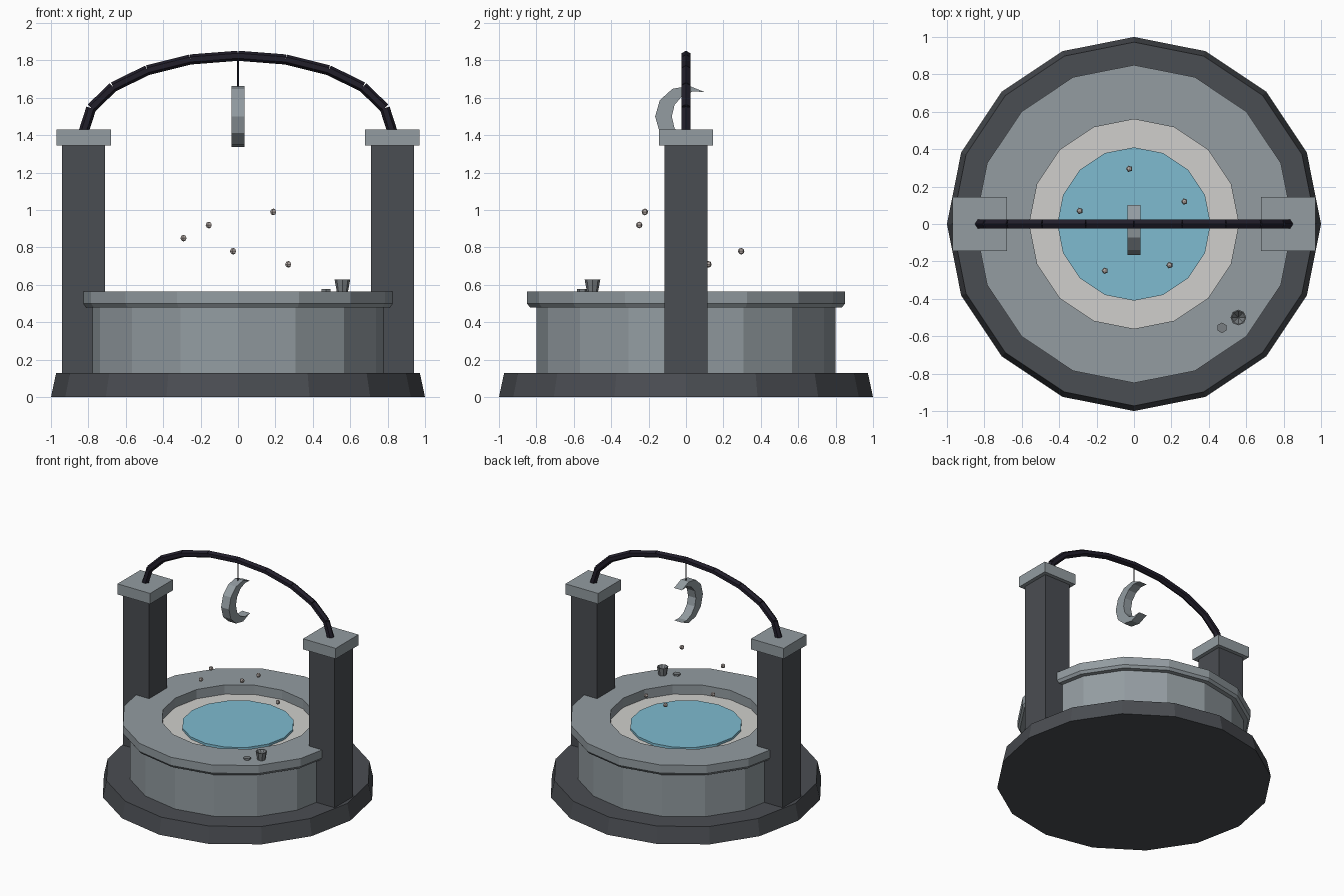
import bpy, bmesh, math
from mathutils import Vector, Matrix

if "Cube" in bpy.data.objects:
    bpy.data.objects.remove(bpy.data.objects["Cube"])


def material(name, rgb):
    # sRGB 0-255 to linear diffuse colour
    m = bpy.data.materials.new(name)
    lin = [(c / 255 / 12.92) if c < 10 else ((c / 255 + 0.055) / 1.055) ** 2.4 for c in rgb]
    m.diffuse_color = (*lin, 1)
    m.use_nodes = True
    m.node_tree.nodes["Principled BSDF"].inputs["Base Color"].default_value = m.diffuse_color
    return m


STONE = material("grey_stone", (147, 156, 161))
DARK = material("dark_stone", (74, 77, 82))
CREAM = material("pale_lining", (208, 207, 204))
WATER = material("blue_water", (126, 187, 208))
IRON = material("black_iron", (33, 30, 42))
PEARL = material("warm_grey_droplet", (182, 172, 167))
METAL = material("dull_metal", (122, 127, 130))


def finish(name, bm, mat, loc=(0, 0, 0)):
    bmesh.ops.recalc_face_normals(bm, faces=bm.faces)
    me = bpy.data.meshes.new(name)
    bm.to_mesh(me)
    bm.free()
    me.materials.append(mat)
    ob = bpy.data.objects.new(name, me)
    ob.location = loc
    bpy.context.collection.objects.link(ob)
    return ob


def lathe(name, profile, mat, sides=16, loc=(0, 0, 0), closed=False, turn=0.0):
    bm = bmesh.new()
    rings = []
    for r, z in profile:
        if r == 0:
            rings.append([bm.verts.new((0, 0, z))] * sides)
        else:
            rings.append([bm.verts.new((r * math.cos(turn + math.tau * i / sides),
                                        r * math.sin(turn + math.tau * i / sides), z))
                          for i in range(sides)])
    pairs = list(zip(rings, rings[1:]))
    if closed:
        pairs.append((rings[-1], rings[0]))
    for a, b in pairs:
        for i in range(sides):
            j = (i + 1) % sides
            bm.faces.new(list(dict.fromkeys((a[i], a[j], b[j], b[i]))))
    return finish(name, bm, mat, loc)


def disc(name, r0, r1, z0, z1, mat, sides=16, loc=(0, 0, 0), turn=0.0):
    return lathe(name, [(0, z0), (r0, z0), (r1, z1), (0, z1)], mat, sides, loc, turn=turn)


def box(name, half, z0, z1, x, mat):
    bm = bmesh.new()
    size = Matrix.Diagonal((2 * half, 2 * half, z1 - z0, 1))
    bmesh.ops.create_cube(bm, size=1, matrix=size)
    return finish(name, bm, mat, (x, 0, (z0 + z1) / 2))


def add_rod(bm, a, b, r, sides):
    a, b = Vector(a), Vector(b)
    d = b - a
    m = Matrix.Translation((a + b) / 2) @ d.to_track_quat('Z', 'Y').to_matrix().to_4x4()
    bmesh.ops.create_cone(bm, cap_ends=True, segments=sides, radius1=r, radius2=r,
                          depth=d.length, matrix=m)


# Plinth, basin wall with overhanging rim, lining and water
disc("plinth", 1.0, 0.972, 0, 0.13, DARK)
lathe("basin_wall", [(0.8, 0.12), (0.8, 0.48), (0.56, 0.48), (0.56, 0.12)], STONE, closed=True)
lathe("basin_rim", [(0.56, 0.48), (0.835, 0.48), (0.85, 0.50), (0.85, 0.565), (0.56, 0.565)],
      STONE, closed=True)
disc("basin_lining", 0.56, 0.56, 0.44, 0.49, CREAM)
disc("water", 0.41, 0.41, 0.485, 0.508, WATER)

# Pillars and caps
for side, s in (("left", -1), ("right", 1)):
    box(side + "_pillar", 0.115, 0.12, 1.345, s * 0.825, DARK)
    box(side + "_pillar_cap", 0.145, 1.345, 1.43, s * 0.825, STONE)

# Arch of ten straight rods
bm = bmesh.new()
pts = [(0.825 * math.cos(math.pi * i / 10), 0, 1.42 + 0.405 * math.sin(math.pi * i / 10))
       for i in range(11)]
for a, b in zip(pts, pts[1:]):
    add_rod(bm, a, b, 0.027, 6)
finish("arch", bm, IRON)

# Hanging wire
bm = bmesh.new()
add_rod(bm, (0, 0, 1.655), (0, 0, 1.82), 0.005, 5)
finish("hanging_wire", bm, IRON)

# Crescent: outer and inner arcs meeting at two tips, extruded along x
N, R, CY, RI = 8, 0.165, 0.061, 0.137
tip = math.radians(52)
ty, tz = R * math.cos(tip), R * math.sin(tip)
tip_in = math.atan2(tz, ty - CY)
bm = bmesh.new()
rows = []
for i in range(N + 1):
    ao = tip + (math.tau - 2 * tip) * i / N
    ai = tip_in + (math.tau - 2 * tip_in) * i / N
    outer = (R * math.cos(ao), R * math.sin(ao))
    inner = (CY + RI * math.cos(ai), RI * math.sin(ai))
    ends = (outer,) if i in (0, N) else (outer, inner)
    v = [[bm.verts.new((x, y, z)) for x in (-0.035, 0.035)] for y, z in ends]
    rows.append((v[0], v[-1]))
for (o1, i1), (o2, i2) in zip(rows, rows[1:]):
    bm.faces.new((o1[0], o1[1], o2[1], o2[0]))
    bm.faces.new((i1[0], i1[1], i2[1], i2[0]))
    for k in (0, 1):
        bm.faces.new(list(dict.fromkeys((o1[k], o2[k], i2[k], i1[k]))))
finish("crescent", bm, STONE, (0, 0, 1.5))

# Floating droplets
drops = [(-0.29, 0.07, 0.85), (-0.155, -0.25, 0.92), (-0.025, 0.295, 0.78),
         (0.19, -0.22, 0.99), (0.27, 0.12, 0.71)]
for n, p in enumerate(drops, 1):
    bm = bmesh.new()
    bmesh.ops.create_uvsphere(bm, u_segments=5, v_segments=4, radius=0.018,
                              matrix=Matrix.Rotation(math.pi / 2, 4, 'Z'))
    finish(f"droplet_{n}", bm, PEARL, p)

# Cup and token resting on the rim
lathe("cup", [(0, 0), (0.03, 0), (0.042, 0.064), (0.036, 0.064), (0, 0.02)], METAL, 8,
      (0.558, -0.5, 0.565))
disc("token", 0.028, 0.028, 0, 0.013, METAL, 6, (0.47, -0.555, 0.565), turn=math.pi / 6)
